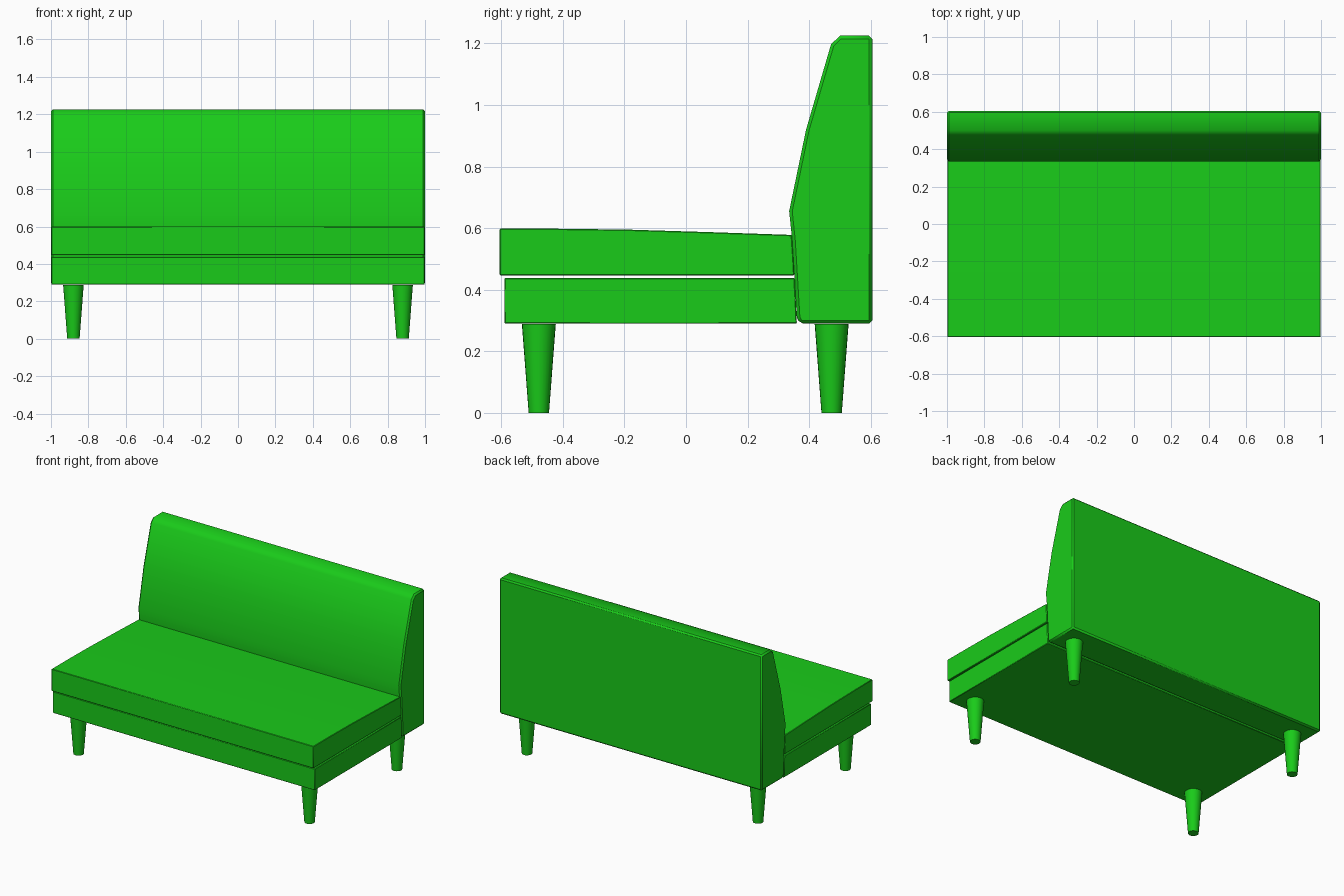
import bpy, bmesh, math

if "Cube" in bpy.data.objects:
    bpy.data.objects.remove(bpy.data.objects["Cube"])

# Green upholstery and legs
green = bpy.data.materials.new("green")
green.diffuse_color = (0.01, 0.6, 0.01, 1)
green.use_nodes = True
green.node_tree.nodes["Principled BSDF"].inputs["Base Color"].default_value = green.diffuse_color


def finish(obj, angle):
    obj.data.materials.append(green)
    bpy.ops.object.select_all(action='DESELECT')
    obj.select_set(True)
    bpy.context.view_layer.objects.active = obj
    bpy.ops.object.shade_smooth_by_angle(angle=math.radians(angle))


def extrude_profile(name, profile, half_width, bevel):
    """Solid made from a (y, z) outline swept across x."""
    bm = bmesh.new()
    face = bm.faces.new([bm.verts.new((-half_width, y, z)) for y, z in profile])
    swept = bmesh.ops.extrude_face_region(bm, geom=[face])["geom"]
    verts = [v for v in swept if isinstance(v, bmesh.types.BMVert)]
    bmesh.ops.translate(bm, verts=verts, vec=(2 * half_width, 0, 0))
    bmesh.ops.recalc_face_normals(bm, faces=bm.faces)
    mesh = bpy.data.meshes.new(name)
    bm.to_mesh(mesh)
    bm.free()
    obj = bpy.data.objects.new(name, mesh)
    bpy.context.collection.objects.link(obj)
    mod = obj.modifiers.new("soft_edges", 'BEVEL')
    mod.width = bevel
    mod.segments = 1
    mod.limit_method = 'ANGLE'
    mod.angle_limit = math.radians(50)
    finish(obj, 50)
    return obj


# Backrest with a sloping front and chamfered top
extrude_profile("backrest", [
    (0.605, 0.29), (0.605, 1.225), (0.50, 1.225), (0.471, 1.197),
    (0.39, 0.92), (0.335, 0.655), (0.345, 0.56), (0.36, 0.31), (0.37, 0.29)],
    1.0, 0.010)

# Seat cushion, dipping slightly toward the back
extrude_profile("seat_cushion", [
    (-0.605, 0.447), (-0.605, 0.599), (-0.40, 0.598), (-0.18, 0.595),
    (0.08, 0.587), (0.344, 0.578), (0.352, 0.447)], 0.998, 0.003)

# Seat base
extrude_profile("seat_base", [
    (-0.59, 0.29), (-0.59, 0.438), (0.353, 0.438), (0.36, 0.29)], 0.998, 0.003)

# Four tapered legs
for row, y in (("front", -0.478), ("back", 0.473)):
    for side, x in (("left", -0.88), ("right", 0.88)):
        bpy.ops.mesh.primitive_cone_add(
            vertices=24, radius1=0.033, radius2=0.055, depth=0.288,
            location=(x, y, 0.144))
        leg = bpy.context.object
        leg.name = f"{row}_{side}_leg"
        finish(leg, 40)
